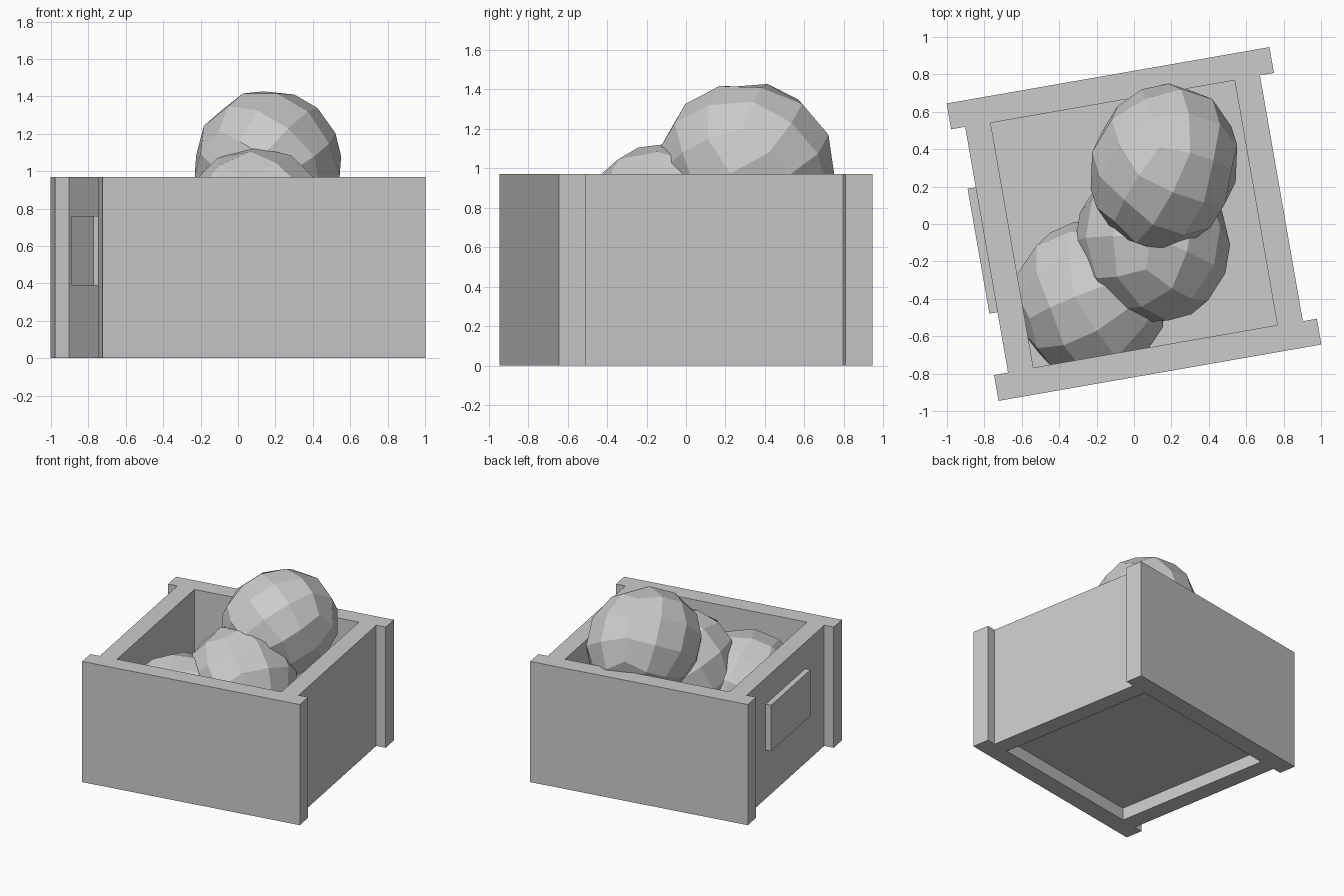
import bpy, bmesh, math
from mathutils import Vector, Matrix

if "Cube" in bpy.data.objects:
    bpy.data.objects.remove(bpy.data.objects["Cube"])

YAW = math.radians(9.9)
H = 0.97


def box(name, lo, hi):
    lo, hi = Vector(lo), Vector(hi)
    bm = bmesh.new()
    bmesh.ops.create_cube(bm, size=1)
    for v in bm.verts:
        v.co = Vector([c * s for c, s in zip(v.co, hi - lo)]) + (lo + hi) / 2
    me = bpy.data.meshes.new(name)
    bm.to_mesh(me)
    bm.free()
    ob = bpy.data.objects.new(name, me)
    bpy.context.collection.objects.link(ob)
    ob.rotation_euler.z = YAW
    return ob


def rock(name, loc, radii, yaw, corner, az):
    """Low-poly boulder: 3x3-per-side cube sphere, one cube corner aimed at
    `corner` with an edge leaving it at compass angle `az`, then stretched."""
    bm = bmesh.new()
    bmesh.ops.create_cube(bm, size=2)
    bmesh.ops.subdivide_edges(bm, edges=bm.edges[:], cuts=2, use_grid_fill=True)
    up = Vector((1, 1, 1)).rotation_difference(Vector((0, 0, 1))).to_matrix()
    edge = up @ Vector((-1, 0, 0))
    spin = Matrix.Rotation(math.radians(az) - math.atan2(edge.y, edge.x), 3, 'Z')
    aim = Vector((0, 0, 1)).rotation_difference(Vector(corner)).to_matrix()
    turn = Matrix.Rotation(math.radians(yaw), 3, 'Z')
    for v in bm.verts:
        # even out the spacing of the grid on the sphere
        p = Vector([math.tan(c * math.pi / 4) for c in v.co]).normalized()
        p = turn.inverted() @ (aim @ spin @ up @ p)
        v.co = turn @ Vector([a * b for a, b in zip(p, radii)])
    me = bpy.data.meshes.new(name)
    bm.to_mesh(me)
    bm.free()
    ob = bpy.data.objects.new(name, me)
    ob.location = loc
    bpy.context.collection.objects.link(ob)


# crate walls: outline with overhanging front and back boards, square opening
quarter = [(0.8, 0.667), (0.876, 0.667), (0.876, 0.807)]
outline = (quarter + [(-x, y) for x, y in reversed(quarter)]
           + [(-x, -y) for x, y in quarter] + [(x, -y) for x, y in reversed(quarter)])
hole = [(0.662, 0.664), (-0.662, 0.664), (-0.662, -0.664), (0.662, -0.664)]
cu = bpy.data.curves.new("crate_walls", 'CURVE')
cu.dimensions = '2D'
cu.fill_mode = 'BOTH'
cu.extrude = H / 2
for pts in (outline, hole):
    sp = cu.splines.new('POLY')
    sp.points.add(len(pts) - 1)
    for p, (x, y) in zip(sp.points, pts):
        p.co = (x, y, 0, 1)
    sp.use_cyclic_u = True
walls = bpy.data.objects.new("crate_walls", cu)
bpy.context.collection.objects.link(walls)
walls.location.z = H / 2
walls.rotation_euler.z = YAW
bpy.context.view_layer.objects.active = walls
walls.select_set(True)
bpy.ops.object.convert(target='MESH')
for poly in walls.data.polygons:
    poly.use_smooth = False

# recessed floor and the plate on the left side
box("crate_floor", (-0.662, -0.664, 0.1), (0.662, 0.664, 0.2))
box("side_plate", (-0.844, -0.339, 0.39), (-0.8, 0.339, 0.76))

# boulders
rock("top_rock", (0.16, 0.305, 1.03), (0.395, 0.455, 0.41), -18, (-0.07, 0.25, 1), 110)
rock("middle_rock", (0.1, -0.1, 0.71), (0.41, 0.44, 0.42), 20, (-0.1, -0.35, 1), 80)
rock("low_rock", (-0.235, -0.41, 0.55), (0.405, 0.43, 0.38), 20, (0.2, 0.2, 1), 200)
